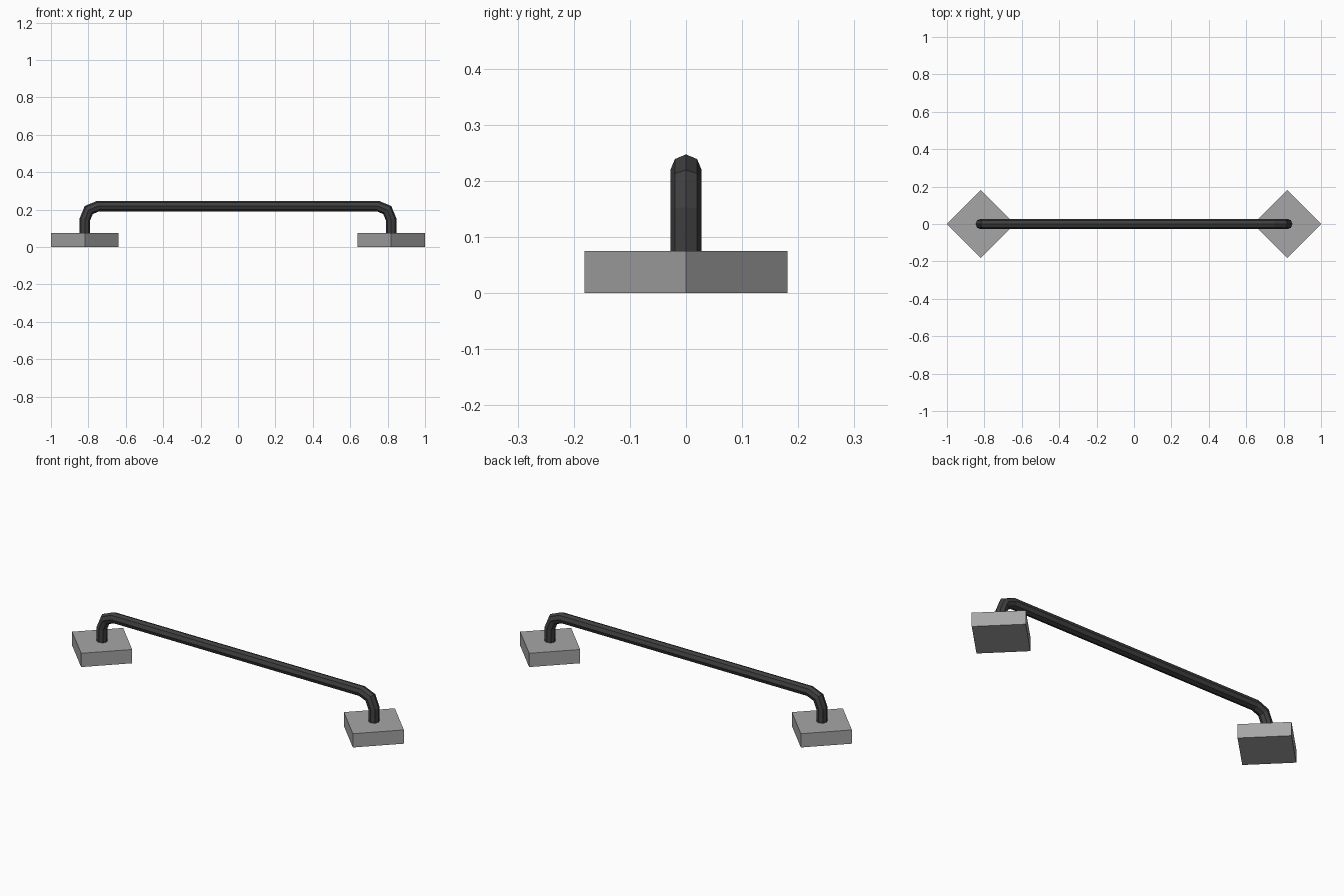
import bpy, bmesh, math
from mathutils import Vector

cube = bpy.data.objects.get("Cube")
if cube:
    bpy.data.objects.remove(cube, do_unlink=True)


def make_material(name, value):
    mat = bpy.data.materials.new(name)
    mat.use_nodes = True
    color = (value, value, value, 1)
    mat.diffuse_color = color
    mat.node_tree.nodes["Principled BSDF"].inputs["Base Color"].default_value = color
    return mat


def make_object(name, bm, mat):
    bmesh.ops.recalc_face_normals(bm, faces=bm.faces)
    mesh = bpy.data.meshes.new(name)
    bm.to_mesh(mesh)
    bm.free()
    mesh.materials.append(mat)
    obj = bpy.data.objects.new(name, mesh)
    bpy.context.collection.objects.link(obj)
    return obj


grey = make_material("light grey", 0.38)
dark = make_material("dark grey", 0.05)

POST_X, BASE_R, BASE_H = 0.819, 0.181, 0.075
RAIL_Z, RAIL_R, BEND = 0.219, 0.028, 0.072
SIDES = 8

# Diamond-shaped mounting blocks
for name, side in (("left_base", 1), ("right_base", -1)):
    bm = bmesh.new()
    bmesh.ops.create_cone(bm, cap_ends=True, segments=4, radius1=BASE_R,
                          radius2=BASE_R, depth=BASE_H)
    bmesh.ops.translate(bm, verts=bm.verts, vec=(side * POST_X, 0, BASE_H / 2))
    make_object(name, bm, grey)

# Centre line of the bar: post, two-step bend, then its mirror image
half = [Vector((-POST_X, 0, 0.06))]
for i in range(3):
    a = i * math.pi / 4
    half.append(Vector((-POST_X + BEND * (1 - math.cos(a)), 0,
                        RAIL_Z - BEND * (1 - math.sin(a)))))
path = half + [Vector((-p.x, 0, p.z)) for p in reversed(half)]

# Octagonal bar swept along the centre line with mitred joints
bm = bmesh.new()
rings = []
for i, p in enumerate(path):
    d_in = (p - path[max(i - 1, 0)]).normalized()
    d_out = (path[min(i + 1, len(path) - 1)] - p).normalized()
    tangent = (d_in + d_out).normalized()
    across = Vector((0, 1, 0))
    outward = tangent.cross(across)
    mitre = 1 / tangent.dot(d_out if i == 0 else d_in)
    ring = []
    for k in range(SIDES):
        a = 2 * math.pi * k / SIDES
        ring.append(bm.verts.new(p + RAIL_R * (across * math.cos(a)
                                               + outward * math.sin(a) * mitre)))
    rings.append(ring)
for r0, r1 in zip(rings, rings[1:]):
    for k in range(SIDES):
        n = (k + 1) % SIDES
        bm.faces.new((r0[k], r0[n], r1[n], r1[k]))
bm.faces.new(rings[0])
bm.faces.new(rings[-1])
make_object("handle_bar", bm, dark)
